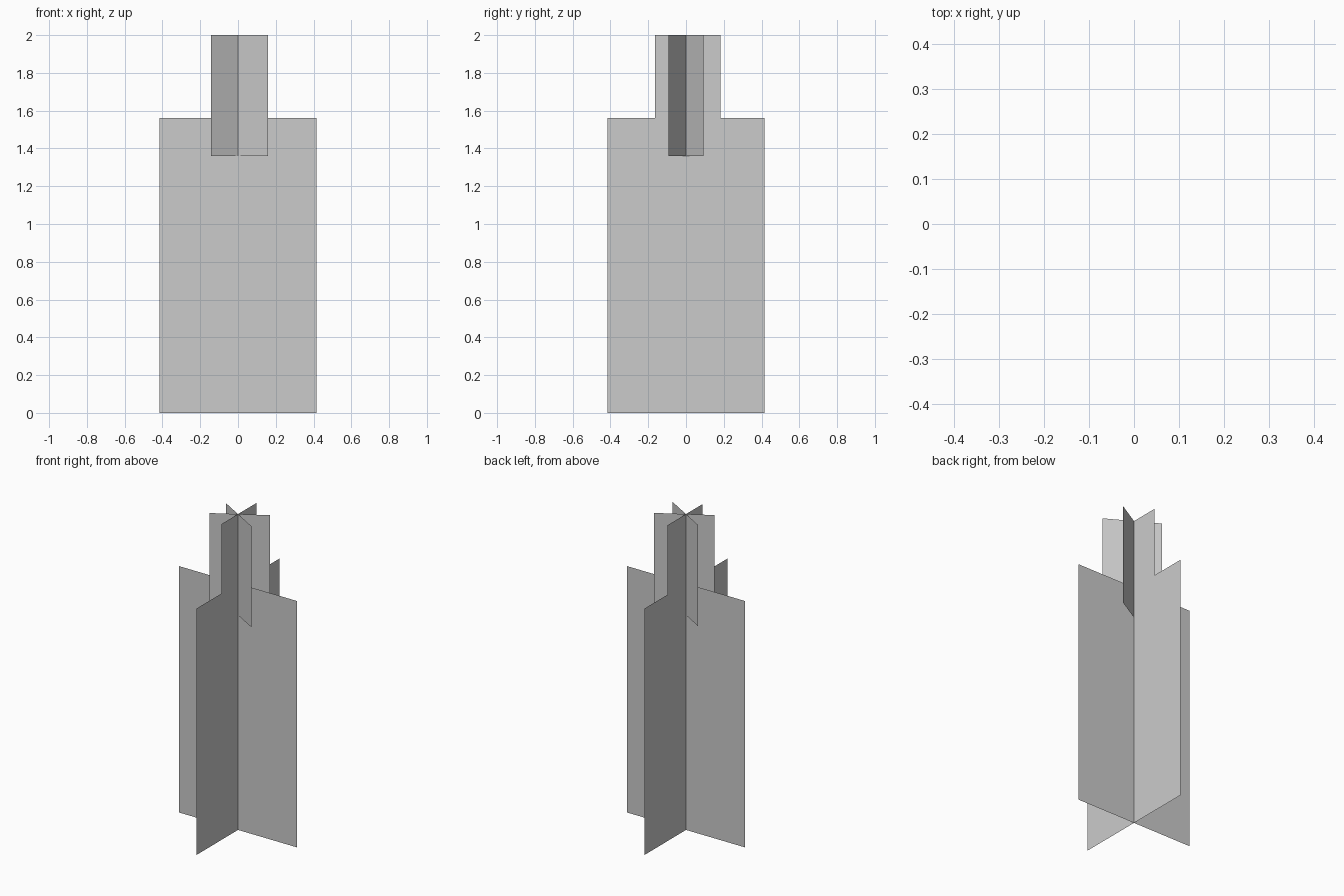
import bpy, bmesh
from math import cos, sin, radians

if "Cube" in bpy.data.objects:
    bpy.data.objects.remove(bpy.data.objects["Cube"])


def card(name, angle, a, b, z0, z1):
    """Upright flat card through the z axis, running from a to b along the angle."""
    dx, dy = cos(radians(angle)), sin(radians(angle))
    bm = bmesh.new()
    corners = [(a, z0), (b, z0), (b, z1), (a, z1)]
    bm.faces.new([bm.verts.new((r * dx, r * dy, z)) for r, z in corners])
    mesh = bpy.data.meshes.new(name)
    bm.to_mesh(mesh)
    bm.free()
    obj = bpy.data.objects.new(name, mesh)
    bpy.context.collection.objects.link(obj)
    return obj


# Two large crossed cards forming the lower body
for i, angle in enumerate((0, 90)):
    card(f"lower_card_{i + 1}", angle, -0.415, 0.415, 0.0, 1.56)

# Three narrow cards in a star, slightly off centre, forming the top
for i, angle in enumerate((-30, 30, 90)):
    card(f"upper_card_{i + 1}", angle, -0.164, 0.183, 1.36, 2.0)
